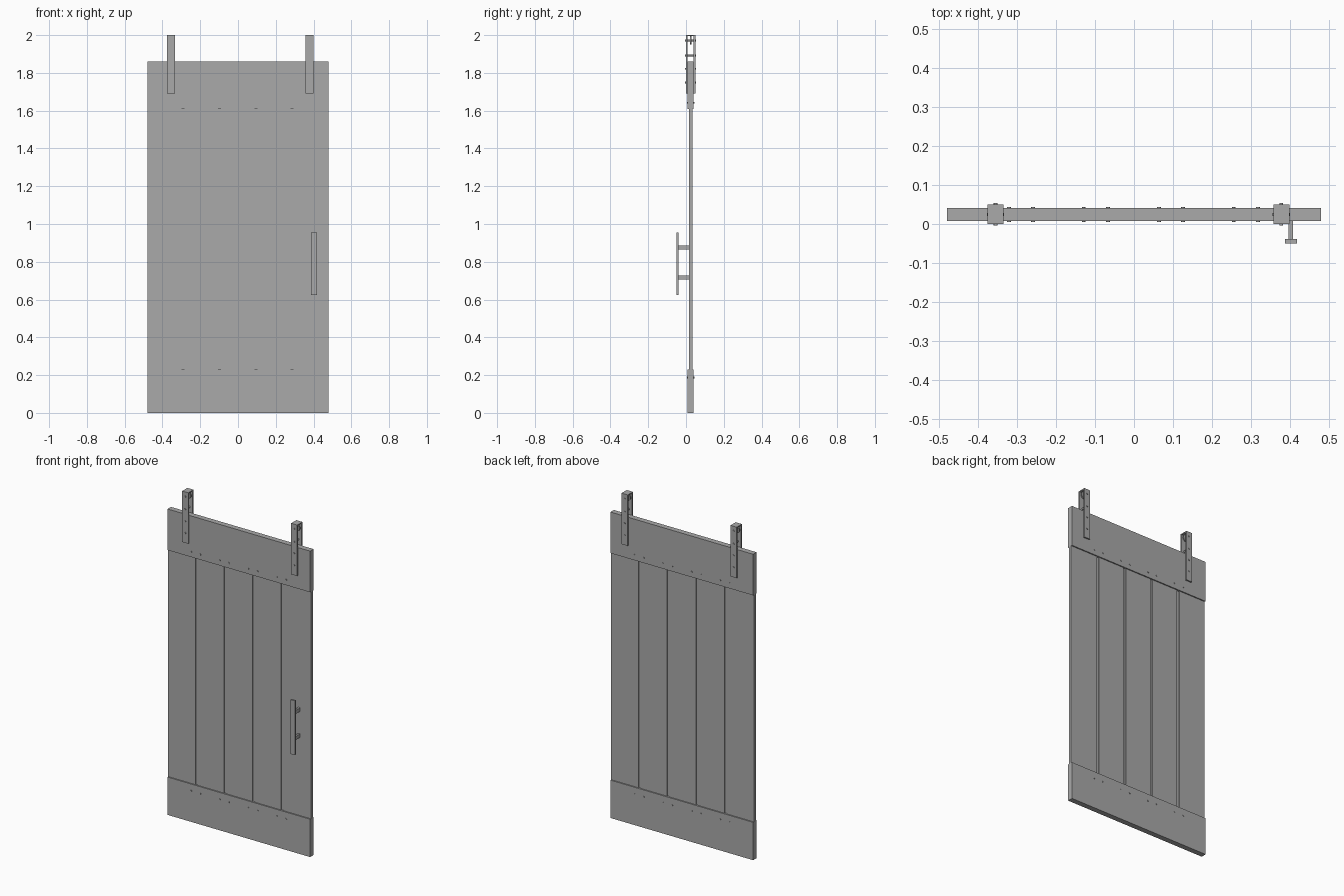
import bpy
from mathutils import Matrix

cube = bpy.data.objects.get("Cube")
if cube:
    bpy.data.objects.remove(cube, do_unlink=True)

grey = bpy.data.materials.new("plain_grey")
grey.use_nodes = True
COLOUR = (0.4, 0.4, 0.4, 1)
grey.diffuse_color = COLOUR
grey.node_tree.nodes["Principled BSDF"].inputs["Base Color"].default_value = COLOUR


def box(name, x, y, z):
    """Box between (min, max) pairs on each axis."""
    bpy.ops.mesh.primitive_cube_add(size=1)
    ob = bpy.context.object
    ob.name = name
    ob.data.transform(Matrix.Translation([sum(p) / 2 for p in (x, y, z)])
                      @ Matrix.Diagonal([p[1] - p[0] for p in (x, y, z)] + [1]))
    ob.data.materials.append(grey)
    return ob


def rod(name, x, y, z, radius, sides=16):
    """Cylinder running along y between the (min, max) pair."""
    bpy.ops.mesh.primitive_cylinder_add(vertices=sides, radius=radius, depth=y[1] - y[0])
    ob = bpy.context.object
    ob.name = name
    ob.data.transform(Matrix.Translation((x, sum(y) / 2, z)) @ Matrix.Rotation(1.5708, 4, "X"))
    ob.data.materials.append(grey)
    bpy.ops.object.shade_smooth_by_angle()
    return ob


HALF, MID = 0.48, 0.0245
RAIL = (0.008, 0.041)
PLANK = (0.015, 0.034)
GAP = 0.008
grooves = [-0.29, -0.098, 0.095, 0.287]

# Top and bottom rails
box("bottom_rail", (-HALF, HALF), RAIL, (0, 0.23))
box("top_rail", (-HALF, HALF), RAIL, (1.61, 1.86))

# Vertical planks, with a recessed tongue in each groove
edges = [-HALF - GAP] + grooves + [HALF + GAP]
for i, (a, b) in enumerate(zip(edges, edges[1:])):
    box(f"plank_{i + 1}", (a + GAP, b - GAP), PLANK, (0.2, 1.64))
for i, g in enumerate(grooves):
    box(f"tongue_{i + 1}", (g - GAP, g + GAP), (MID - 0.004, MID + 0.004), (0.2, 1.64))

# Screws beside each groove, showing on both faces
for g in grooves:
    for dx in (-0.031, 0.031):
        for z in (0.188, 1.642):
            rod("rail_screw", g + dx, (RAIL[0] - 0.003, RAIL[1] + 0.003), z, 0.005, 12)

# Hanger brackets with bolts and a roller
for side, x in (("right", -0.355), ("left", 0.378)):
    w = (x - 0.0205, x + 0.0205)
    box(f"{side}_hanger_front", w, (0, RAIL[0]), (1.69, 2))
    box(f"{side}_hanger_back", w, (RAIL[1], 0.05), (1.69, 2))
    box(f"{side}_hanger_top", w, RAIL, (1.994, 2))
    for z in (1.75, 1.822, 1.893, 1.972):
        rod(f"{side}_hanger_bolt", x, (-0.004, 0.054), z, 0.005)
    rod(f"{side}_roller", x, (MID - 0.004, MID + 0.004), 1.972, 0.022, 24)

# Pull handle on two standoffs
box("handle_grip", (0.387, 0.418), (-0.05, -0.039), (0.625, 0.955))
for z in (0.717, 0.876):
    box("handle_standoff", (0.396, 0.408), (-0.039, PLANK[0]), (z - 0.011, z + 0.011))
